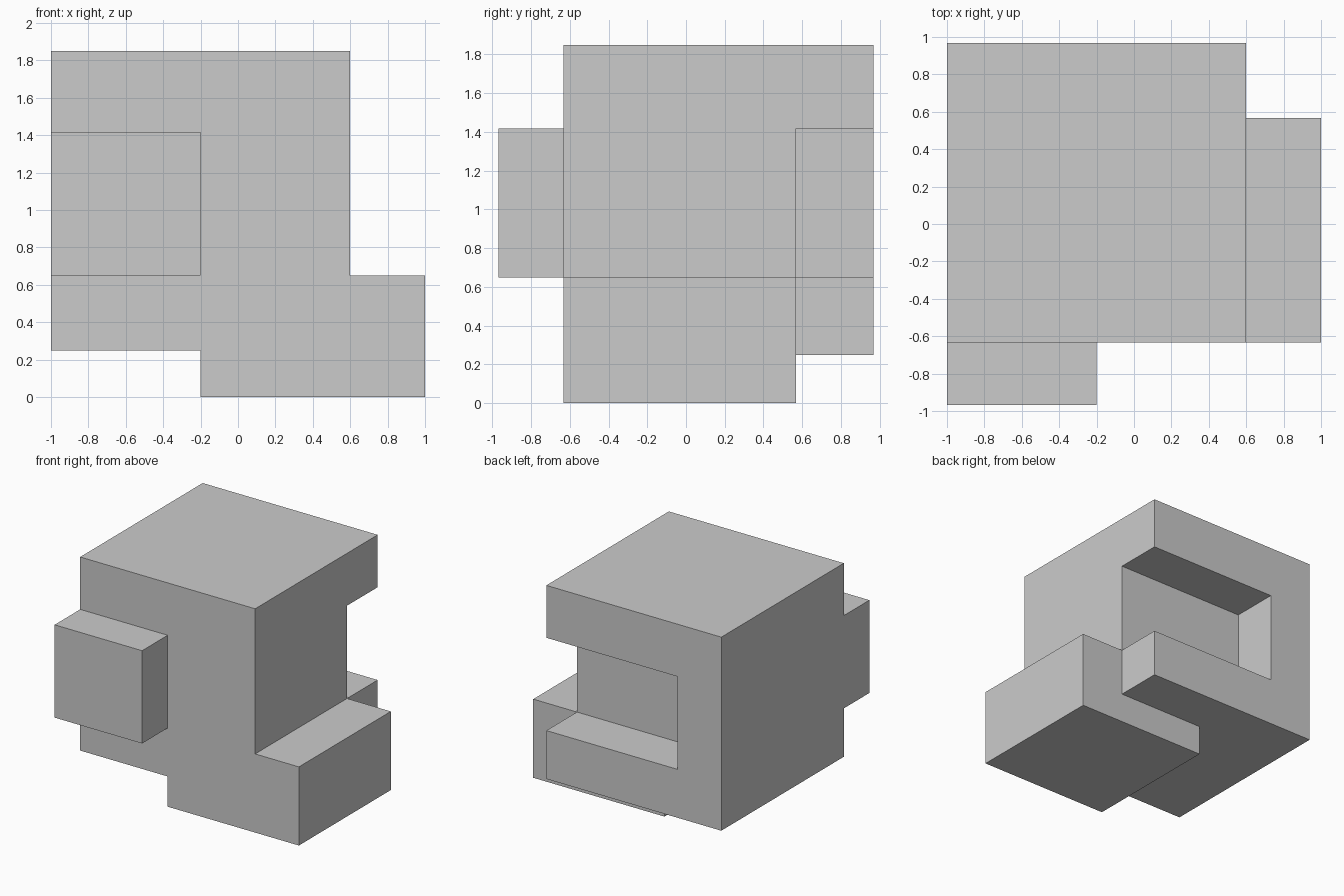
import bpy
import bmesh
import math

if "Cube" in bpy.data.objects:
    bpy.data.objects.remove(bpy.data.objects["Cube"])


def box(name, lo, hi):
    """Axis-aligned box between two corners."""
    bm = bmesh.new()
    bmesh.ops.create_cube(bm, size=1)
    for v in bm.verts:
        v.co = [h if c > 0 else l for c, l, h in zip(v.co, lo, hi)]
    mesh = bpy.data.meshes.new(name)
    bm.to_mesh(mesh)
    bm.free()
    obj = bpy.data.objects.new(name, mesh)
    bpy.context.collection.objects.link(obj)
    return obj


def combine(target, tool, operation):
    """Apply an exact boolean and discard the tool."""
    mod = target.modifiers.new(operation.title(), 'BOOLEAN')
    mod.operation, mod.solver, mod.object = operation, 'EXACT', tool
    bpy.context.view_layer.objects.active = target
    bpy.ops.object.modifier_apply(modifier=mod.name)
    bpy.data.objects.remove(tool)


FRONT, BACK, INNER = -0.633, 0.967, 0.567
STEP, LEDGE = 0.65, 1.417

# Main cube
body = box("stepped_block", (-1, FRONT, 0.25), (0.6, BACK, 1.85))

# Recess open to the back and right
combine(body, box("back_notch", (-0.6, INNER, STEP), (0.8, 1.2, LEDGE)), 'DIFFERENCE')

# Low foot sticking out to the right and below
combine(body, box("right_foot", (-0.2, FRONT, 0), (1, INNER, STEP)), 'UNION')

# Raised block on the front left
combine(body, box("front_block", (-1, -0.967, STEP), (-0.2, -0.4, LEDGE)), 'UNION')

# Merge leftover coplanar faces
bm = bmesh.new()
bm.from_mesh(body.data)
bmesh.ops.remove_doubles(bm, verts=bm.verts, dist=1e-4)
bmesh.ops.dissolve_limit(bm, angle_limit=math.radians(1), verts=bm.verts, edges=bm.edges)
bmesh.ops.recalc_face_normals(bm, faces=bm.faces)
bm.to_mesh(body.data)
bm.free()
